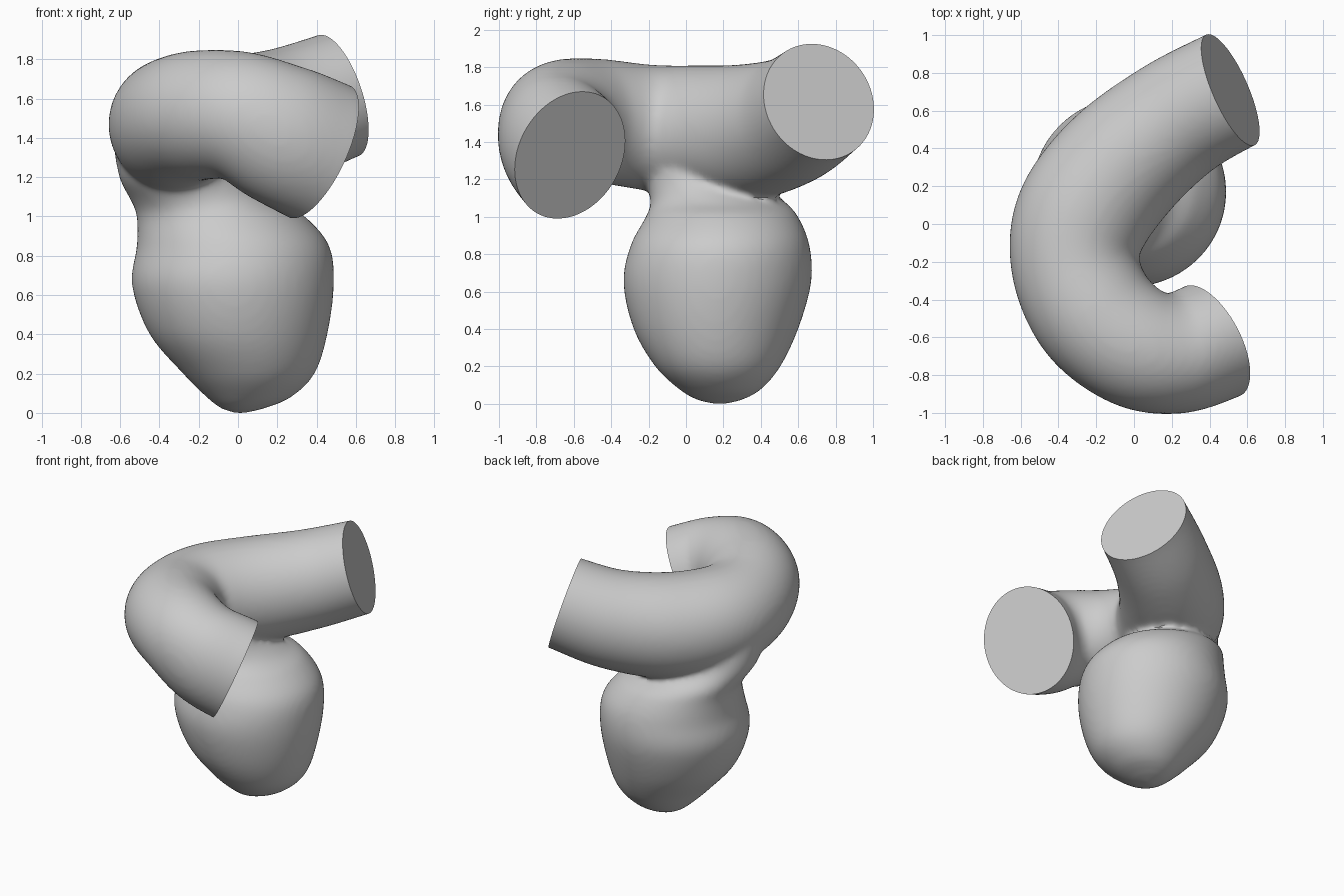
import bpy, bmesh, math
from mathutils import Vector

if "Cube" in bpy.data.objects:
    bpy.data.objects.remove(bpy.data.objects["Cube"], do_unlink=True)

SIDES = 56


def spline(keys, steps):
    """Catmull-Rom interpolation of equal-length key vectors."""
    keys = [Vector(k) for k in keys]
    ext = [2 * keys[0] - keys[1]] + keys + [2 * keys[-1] - keys[-2]]
    out = []
    for i in range(1, len(ext) - 2):
        a, b, c, d = ext[i - 1:i + 3]
        for s in range(steps):
            t = s / steps
            out.append(0.5 * (2 * b + (c - a) * t + (2 * a - 5 * b + 4 * c - d) * t ** 2
                              + (3 * b - a - 3 * c + d) * t ** 3))
    return out + [keys[-1]]


def loft(bm, rings):
    """Skin a list of (centre, axis_u, axis_v) ellipses into a closed body."""
    loops = []
    for c, u, v in rings:
        angles = [math.tau * k / SIDES for k in range(SIDES)]
        loops.append([bm.verts.new(c + u * math.cos(a) + v * math.sin(a)) for a in angles])
    for p, q in zip(loops, loops[1:]):
        for k in range(SIDES):
            n = (k + 1) % SIDES
            bm.faces.new((p[k], p[n], q[n], q[k]))
    bm.faces.new(loops[0][::-1])
    bm.faces.new(loops[-1])


# Flat ends of the vessel: centre and outward direction
back_end = Vector((0.51, 0.71, 1.615)), Vector((0.87, 0.38, 0.29)).normalized()
front_end = Vector((0.415, -0.62, 1.33)), Vector((0.81, 0.42, -0.40)).normalized()


def beyond(end):
    return tuple(end[0] + end[1] * 0.13)


# Bent vessel: x, y, z, half width, half height
vessel = [
    (*beyond(back_end), 0.32, 0.325),
    (*back_end[0], 0.32, 0.325),
    (0.22, 0.55, 1.51, 0.33, 0.345),
    (-0.07, 0.31, 1.45, 0.355, 0.365),
    (-0.27, 0.04, 1.455, 0.36, 0.355),
    (-0.31, -0.22, 1.48, 0.34, 0.335),
    (-0.20, -0.48, 1.515, 0.335, 0.33),
    (0.01, -0.65, 1.51, 0.325, 0.33),
    (0.22, -0.685, 1.42, 0.32, 0.36),
    (*front_end[0], 0.325, 0.372),
    (*beyond(front_end), 0.325, 0.372),
]
path = spline(vessel, 8)
rings = []
for i, p in enumerate(path):
    axis = (path[min(i + 1, len(path) - 1)].to_3d() - path[max(i - 1, 0)].to_3d()).normalized()
    side = axis.cross(Vector((0, 0, 1))).normalized()
    rings.append((p.to_3d(), side * p[3], side.cross(axis) * p[4]))
bm = bmesh.new()
loft(bm, rings)

# Hanging sac with its neck: z, left, right, front and back limits
sac = [
    (0.0, -0.02, 0.04, 0.14, 0.22),
    (0.025, -0.09, 0.14, 0.05, 0.31),
    (0.08, -0.16, 0.27, -0.04, 0.405),
    (0.2, -0.28, 0.39, -0.165, 0.505),
    (0.4, -0.45, 0.455, -0.28, 0.60),
    (0.65, -0.54, 0.488, -0.335, 0.67),
    (0.85, -0.515, 0.465, -0.295, 0.66),
    (1.0, -0.515, 0.34, -0.215, 0.60),
    (1.08, -0.545, 0.2, -0.19, 0.53),
    (1.2, -0.605, 0.08, -0.22, 0.39),
    (1.4, -0.64, 0.0, -0.28, 0.29),
]
rings = []
for z, x0, x1, y0, y1 in spline(sac, 6):
    rings.append((Vector(((x0 + x1) / 2, (y0 + y1) / 2, z)),
                  Vector(((x1 - x0) / 2, 0, 0)), Vector((0, (y1 - y0) / 2, 0))))
loft(bm, rings)
bmesh.ops.recalc_face_normals(bm, faces=bm.faces)
mesh = bpy.data.meshes.new("vessel_with_sac")
bm.to_mesh(mesh)
bm.free()
obj = bpy.data.objects.new("vessel_with_sac", mesh)
bpy.context.collection.objects.link(obj)

# Merge vessel and sac into one skin with a soft neck
remesh = obj.modifiers.new("merge", 'REMESH')
remesh.mode = 'VOXEL'
remesh.voxel_size = 0.02
soften = obj.modifiers.new("soften", 'SMOOTH')
soften.factor = 0.5
soften.iterations = 12
depsgraph = bpy.context.evaluated_depsgraph_get()
merged = bpy.data.meshes.new_from_object(obj.evaluated_get(depsgraph))
obj.modifiers.clear()
obj.data = merged

# Cut both vessel ends flat and cap them
bm = bmesh.new()
bm.from_mesh(merged)
for centre, normal in (back_end, front_end):
    near = [f for f in bm.faces if (f.calc_center_median() - centre).length < 0.48]
    geom = set(near) | {e for f in near for e in f.edges} | {v for f in near for v in f.verts}
    bmesh.ops.bisect_plane(bm, geom=list(geom), plane_co=centre, plane_no=normal, dist=1e-5)
    outer = [f for f in bm.faces if (f.calc_center_median() - centre).length < 0.48
             and (f.calc_center_median() - centre).dot(normal) > 1e-5]
    bmesh.ops.delete(bm, geom=outer, context='FACES')
    rim = [e for e in bm.edges if e.is_boundary]
    bmesh.ops.edgeloop_fill(bm, edges=rim)
bmesh.ops.recalc_face_normals(bm, faces=bm.faces)
bm.to_mesh(merged)
bm.free()

# Plain grey surface
grey = bpy.data.materials.new("plain_grey")
grey.use_nodes = True
colour = (0.6, 0.6, 0.6, 1)
grey.diffuse_color = colour
grey.node_tree.nodes["Principled BSDF"].inputs["Base Color"].default_value = colour
merged.materials.clear()
merged.materials.append(grey)

bpy.ops.object.select_all(action='DESELECT')
obj.select_set(True)
bpy.context.view_layer.objects.active = obj
bpy.ops.object.shade_smooth_by_angle(angle=math.radians(40))
